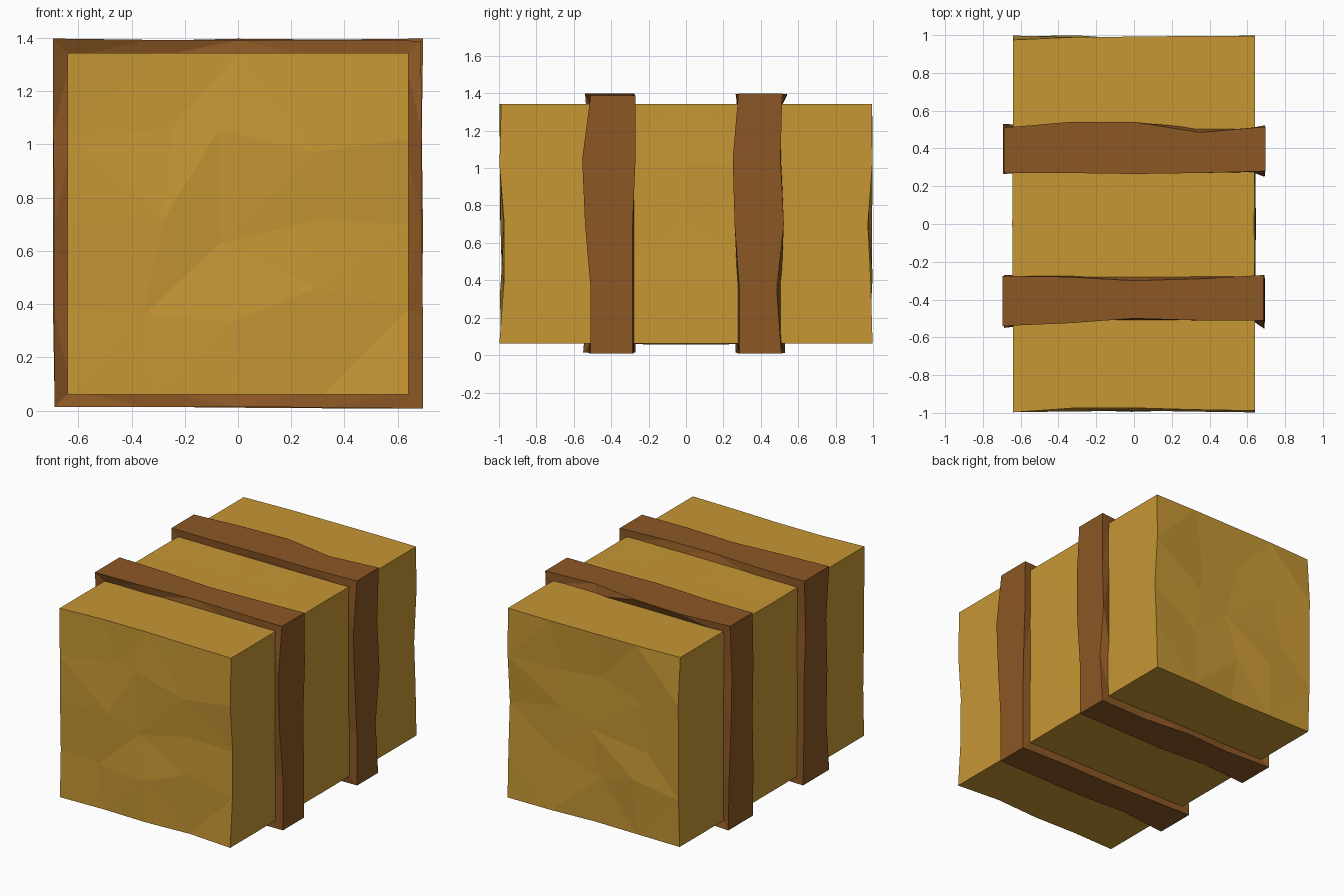
import bpy, bmesh, random
from mathutils import Vector

if "Cube" in bpy.data.objects:
    bpy.data.objects.remove(bpy.data.objects["Cube"])

random.seed(4)


def material(name, rgb):
    m = bpy.data.materials.new(name)
    m.diffuse_color = (*rgb, 1)
    m.use_nodes = True
    m.node_tree.nodes["Principled BSDF"].inputs["Base Color"].default_value = m.diffuse_color
    return m


def finish(bm, name, mat):
    bmesh.ops.recalc_face_normals(bm, faces=bm.faces)
    me = bpy.data.meshes.new(name)
    bm.to_mesh(me)
    bm.free()
    me.materials.append(mat)
    bpy.context.collection.objects.link(bpy.data.objects.new(name, me))


straw = material("straw", (0.57, 0.31, 0.034))
leather = material("strap_brown", (0.26, 0.095, 0.018))
MID = 0.702

# Bale: a box with lumpy front and back ends
bm = bmesh.new()
bmesh.ops.create_cube(bm, size=1)
bmesh.ops.subdivide_edges(bm, edges=bm.edges[:], cuts=3, use_grid_fill=True)
for v in bm.verts:
    on_end = abs(v.co.y) > 0.49
    x, y, z = v.co.x * 1.28, v.co.y * 1.97, v.co.z * 1.282 + MID
    if on_end:
        y += random.uniform(-0.015, 0.015)
        if abs(v.co.x) < 0.49 and abs(v.co.z) < 0.49:
            x += random.uniform(-0.08, 0.08)
            z += random.uniform(-0.08, 0.08)
    elif abs(v.co.y) < 0.1:
        x += random.uniform(-0.006, 0.006)
        z += random.uniform(-0.006, 0.006)
    v.co = (x, y, z)
bmesh.ops.triangulate(bm, faces=bm.faces[:])
finish(bm, "hay_bale", straw)


# Sixteen points around a rectangle, clockwise from the top left corner
def rectangle(hx, hz):
    c = [Vector((-hx, hz)), Vector((hx, hz)), Vector((hx, -hz)), Vector((-hx, -hz))]
    return [c[i].lerp(c[(i + 1) % 4], k / 4) for i in range(4) for k in range(4)]


# Strap: a hand-cut band with uneven edges, wrapped round the bale
def strap(name, side, far, near):
    bm = bmesh.new()
    rings = []
    outer, inner = rectangle(0.69, 0.69), rectangle(0.625, 0.625)
    outer = [p * random.uniform(0.995, 1.008) for p in outer]
    for pts, ys in ((outer, far), (outer, near),
                    (inner, [0.51] * 16), (inner, [0.275] * 16)):
        rings.append([bm.verts.new((p.x, side * y, p.y + MID)) for p, y in zip(pts, ys)])
    fo, no, fi, ni = rings
    for a, b in ((fo, no), (no, ni), (ni, fi), (fi, fo)):
        for i in range(16):
            j = (i + 1) % 16
            bm.faces.new((a[i], a[j], b[j], b[i]))
    bmesh.ops.triangulate(bm, faces=bm.faces[:])
    finish(bm, name, leather)


strap("front_strap", -1,
      [.54, .525, .50, .51, .51, .555, .54, .51, .51, .52, .53, .51, .55, .52, .53, .51],
      [.275, .28, .30, .29, .27, .27, .285, .285, .285, .28, .29, .28, .27, .28, .28, .29])
strap("rear_strap", 1,
      [.51, .54, .54, .485, .515, .505, .523, .485, .51, .50, .53, .51, .53, .53, .51, .50],
      [.27, .27, .265, .27, .28, .25, .26, .285, .285, .28, .27, .29, .265, .27, .28, .27])
